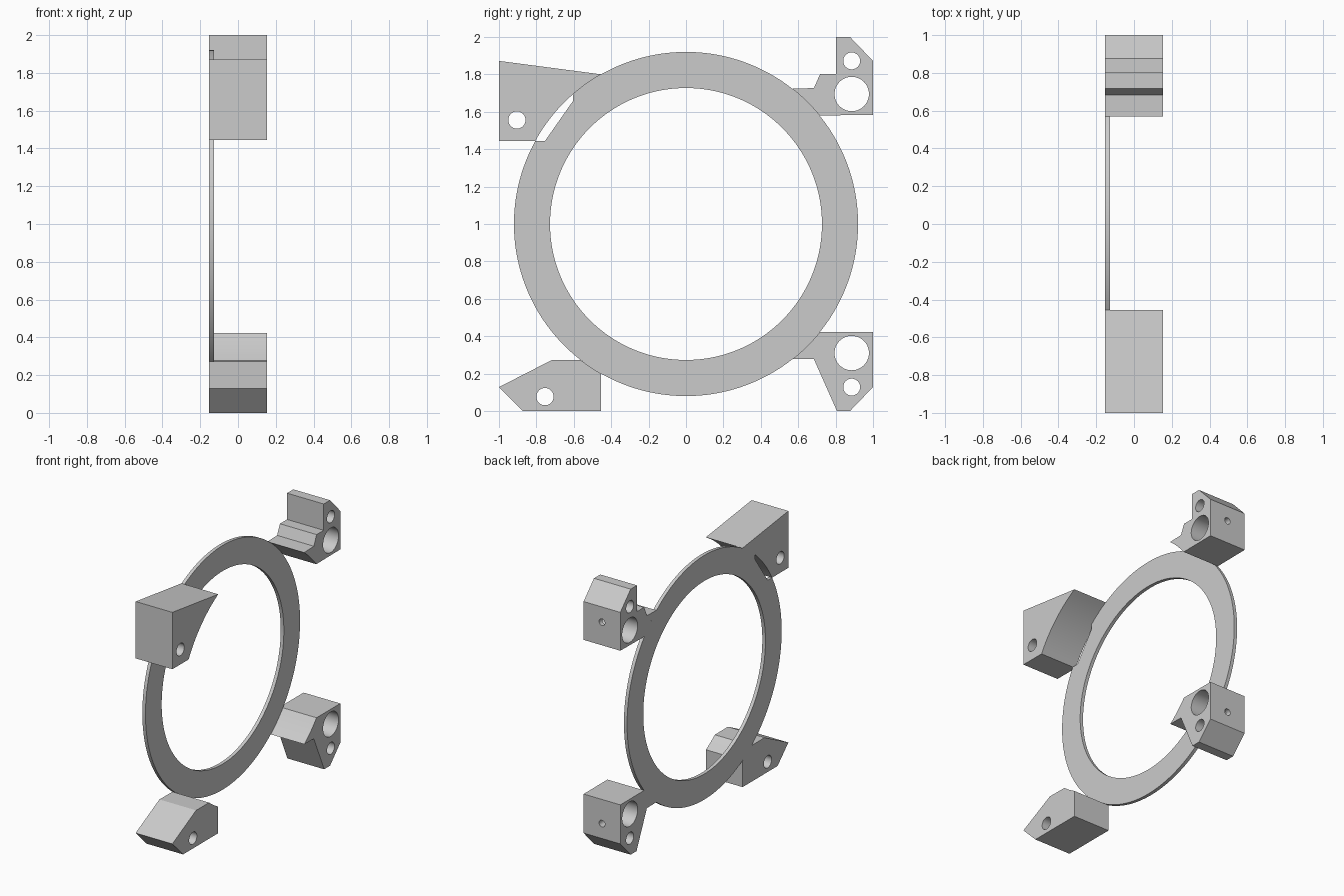
import bpy, bmesh
from math import sin, cos, atan2, pi

cube = bpy.data.objects.get("Cube")
if cube:
    bpy.data.objects.remove(cube, do_unlink=True)

R_OUT, R_IN = 0.92, 0.727      # ring radii, centred at z = 1
X0, X1 = -0.153, 0.153         # block depth
RING_T = 0.026

grey = bpy.data.materials.new("plain grey")
grey.use_nodes = True
COLOR = (0.6, 0.6, 0.6, 1)
grey.diffuse_color = COLOR
grey.node_tree.nodes["Principled BSDF"].inputs["Base Color"].default_value = COLOR


def arc(start, end, radius=R_OUT, long_way=False):
    """Points on the ring's edge between two (y, z) points, ends included."""
    a, b = (atan2(p[1] - 1, p[0]) for p in (start, end))
    sweep = (b - a + pi) % (2 * pi) - pi
    if long_way:
        sweep -= 2 * pi if sweep > 0 else -2 * pi
    n = max(4, int(abs(sweep) / (2 * pi) * 160))
    return [(radius * cos(a + sweep * i / n), 1 + radius * sin(a + sweep * i / n))
            for i in range(n + 1)]


def prism(name, outline, x0=X0, x1=X1):
    """Extrude a (y, z) outline along x."""
    bm = bmesh.new()
    face = bm.faces.new([bm.verts.new((x0, y, z)) for y, z in outline])
    ext = bmesh.ops.extrude_face_region(bm, geom=[face])
    verts = [v for v in ext["geom"] if isinstance(v, bmesh.types.BMVert)]
    bmesh.ops.translate(bm, verts=verts, vec=(x1 - x0, 0, 0))
    bmesh.ops.recalc_face_normals(bm, faces=bm.faces)
    mesh = bpy.data.meshes.new(name)
    bm.to_mesh(mesh)
    bm.free()
    obj = bpy.data.objects.new(name, mesh)
    bpy.context.collection.objects.link(obj)
    mesh.materials.append(grey)
    return obj


def select(obj):
    bpy.ops.object.select_all(action='DESELECT')
    obj.select_set(True)
    bpy.context.view_layer.objects.active = obj


def drill(obj, loc, radius, axis='X', depth=1.0, sides=48):
    """Cut a round hole along x or y."""
    rot = (0, pi / 2, 0) if axis == 'X' else (pi / 2, 0, 0)
    bpy.ops.mesh.primitive_cylinder_add(vertices=sides, radius=radius, depth=depth,
                                        location=loc, rotation=rot)
    cutter = bpy.context.object
    cutter.hide_render = True
    cutter.data.materials.append(grey)
    select(obj)
    mod = obj.modifiers.new("hole", 'BOOLEAN')
    mod.operation = 'DIFFERENCE'
    mod.solver = 'EXACT'
    mod.object = cutter
    bpy.ops.object.modifier_apply(modifier=mod.name)
    bpy.data.objects.remove(cutter, do_unlink=True)


def finish(obj):
    select(obj)
    bpy.ops.object.shade_smooth_by_angle(angle=0.4)


# Flat ring with a clearance notch beside the upper front block
notch_low, notch_high = (-0.807, 1.444), (-0.604, 1.695)
ring = prism("ring", arc(notch_low, notch_high, long_way=True)
             + [(-0.604, 1.658), (-0.754, 1.444)], X0, X0 + RING_T)
drill(ring, (X0, 0, 1), R_IN, sides=160)
finish(ring)

# Upper front block, hugging the ring
block = prism("upper_front_block", [(-1, 1.444), (-1, 1.872)]
              + arc((-0.455, 1.802), notch_low))
drill(block, (0, -0.904, 1.556), 0.046)
finish(block)

# Lower front block
block = prism("lower_front_block", [(-0.455, 0), (-0.872, 0), (-1, 0.128), (-0.717, 0.273)]
              + arc((-0.561, 0.273), (-0.455, 0.2)))
drill(block, (0, -0.754, 0.077), 0.046)
finish(block)

# Rear blocks: two cross holes and a small screw hole from behind
rear = {
    "upper_rear_block": (
        [(0.684, 1.727), (0.717, 1.802), (0.802, 1.802), (0.802, 2),
         (0.877, 2), (1, 1.872), (1, 1.583)]
        + arc((0.717, 1.583), (0.572, 1.727)), 1.872, 1.695, 1.757),
    "lower_rear_block": (
        [(0.684, 0.277), (0.807, 0), (0.877, 0), (1, 0.128), (1, 0.422)]
        + arc((0.717, 0.422), (0.572, 0.277)), 0.128, 0.31, 0.24),
}
for name, (outline, z_small, z_big, z_screw) in rear.items():
    block = prism(name, outline)
    drill(block, (0, 0.886, z_small), 0.045)
    drill(block, (0, 0.886, z_big), 0.092)
    drill(block, (0, 1, z_screw), 0.025, axis='Y', depth=0.23, sides=24)
    finish(block)
